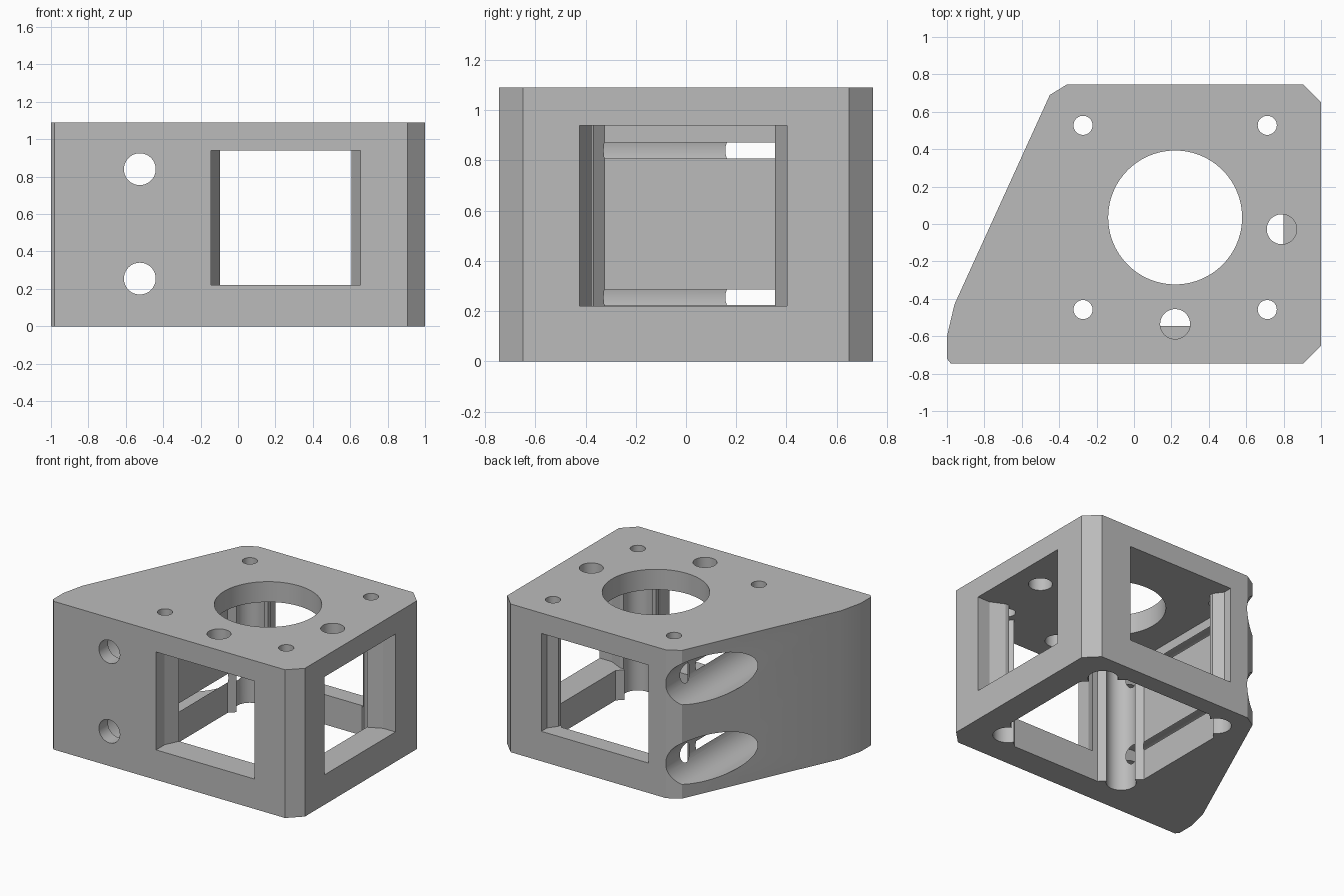
import bpy, bmesh, math
from mathutils import Matrix, Vector

if "Cube" in bpy.data.objects:
    bpy.data.objects.remove(bpy.data.objects["Cube"], do_unlink=True)

HEIGHT = 1.09
CEILING = 0.94          # underside of the top plate
SILL = 0.22             # bottom of the side windows
CX, CY = 0.22, 0.035    # motor axis
HALF = 0.58             # half width of the motor pocket
FLAT = 0.36             # half length of the pocket's straight walls
SCREW = 0.4925          # screw offset from the motor axis

grey = bpy.data.materials.new("plain grey")
grey.use_nodes = True
colour = (0.5, 0.5, 0.5, 1)
grey.diffuse_color = colour
grey.node_tree.nodes["Principled BSDF"].inputs["Base Color"].default_value = colour


def make_object(name, bm):
    bmesh.ops.recalc_face_normals(bm, faces=bm.faces)
    mesh = bpy.data.meshes.new(name)
    bm.to_mesh(mesh)
    bm.free()
    mesh.materials.append(grey)
    obj = bpy.data.objects.new(name, mesh)
    bpy.context.collection.objects.link(obj)
    return obj


def prism(name, outline, z0, z1):
    """Extrude a plan outline between two heights."""
    bm = bmesh.new()
    face = bm.faces.new([bm.verts.new((x, y, z0)) for x, y in outline])
    top = bmesh.ops.extrude_face_region(bm, geom=[face])["geom"]
    verts = [v for v in top if isinstance(v, bmesh.types.BMVert)]
    bmesh.ops.translate(bm, verts=verts, vec=(0, 0, z1 - z0))
    return make_object(name, bm)


def cylinder(name, radius, start, end, segments=64):
    """Round cutter between two points."""
    a, b = Vector(start), Vector(end)
    turn = (b - a).to_track_quat("Z", "Y").to_matrix().to_4x4()
    bm = bmesh.new()
    bmesh.ops.create_cone(bm, cap_ends=True, segments=segments, radius1=radius,
                          radius2=radius, depth=(b - a).length,
                          matrix=Matrix.Translation((a + b) / 2) @ turn)
    return make_object(name, bm)


def cut(body, cutter):
    mod = body.modifiers.new("cut", "BOOLEAN")
    mod.operation = "DIFFERENCE"
    mod.solver = "EXACT"
    mod.object = cutter
    bpy.context.view_layer.objects.active = body
    bpy.ops.object.modifier_apply(modifier=mod.name)
    bpy.data.objects.remove(cutter, do_unlink=True)


def window(low, high, outer, inner, place):
    """Window straight through half the wall, then narrowing inwards."""
    step = math.copysign(0.1, outer - inner)
    mid = (outer + inner) / 2
    t = 0.048
    profile = [(low, outer + step), (low, mid), (low + t, inner),
               (low + t, inner - step), (high - t, inner - step),
               (high - t, inner), (high, mid), (high, outer + step)]
    return prism("window_cutter", [place(u, v) for u, v in profile], SILL, CEILING)


# Solid block with clipped corners and a slanted side
body = prism("motor_bracket", [
    (-1, -0.72), (-0.98, -0.745), (0.905, -0.745), (1, -0.65), (1, 0.65),
    (0.905, 0.745), (-0.36, 0.745), (-0.45, 0.69), (-0.96, -0.43), (-1, -0.6)],
    0, HEIGHT)

# Motor pocket, open at the bottom, with chamfered corners
pocket = []
for sx, sy in ((1, 1), (-1, 1), (-1, -1), (1, -1)):
    ends = [(HALF, FLAT), (FLAT, HALF)]
    if sx * sy < 0:
        ends.reverse()
    pocket += [(CX + sx * u, CY + sy * v) for u, v in ends]
cut(body, prism("pocket_cutter", pocket, -0.1, CEILING))

# Corner screw channels with smaller holes through the top plate
for sx in (-1, 1):
    for sy in (-1, 1):
        x, y = CX + sx * SCREW, CY + sy * SCREW
        cut(body, cylinder("channel_cutter", 0.1, (x, y, -0.1), (x, y, CEILING)))
        cut(body, cylinder("screw_cutter", 0.051, (x, y, 0.8), (x, y, 1.2), 40))

# Windows in the front, back and side walls
cut(body, window(-0.145, 0.655, -0.745, CY - HALF, lambda u, v: (u, v)))
cut(body, window(-0.215, 0.655, 0.745, CY + HALF, lambda u, v: (u, v)))
cut(body, window(-0.425, 0.402, 1.0, CX + HALF, lambda u, v: (v, u)))

# Large shaft opening and two access holes in the top plate
for x, y, r in ((CX, CY, 0.358), (0.79, -0.028, 0.08), (CX, -0.535, 0.08)):
    cut(body, cylinder("top_hole_cutter", r, (x, y, 0.8), (x, y, 1.2), 96))

# Mounting holes from the front, with wide counterbores from the back
for z in (0.255, 0.84):
    cut(body, cylinder("mount_cutter", 0.085, (-0.525, -0.9, z), (-0.525, 0, z)))
    cut(body, cylinder("counterbore_cutter", 0.168, (-0.525, -0.64, z), (-0.525, 0.9, z)))

# Smooth round walls, sharp edges elsewhere
for obj in bpy.context.selected_objects:
    obj.select_set(False)
body.select_set(True)
bpy.context.view_layer.objects.active = body
bpy.ops.object.shade_smooth_by_angle(angle=math.radians(12))
